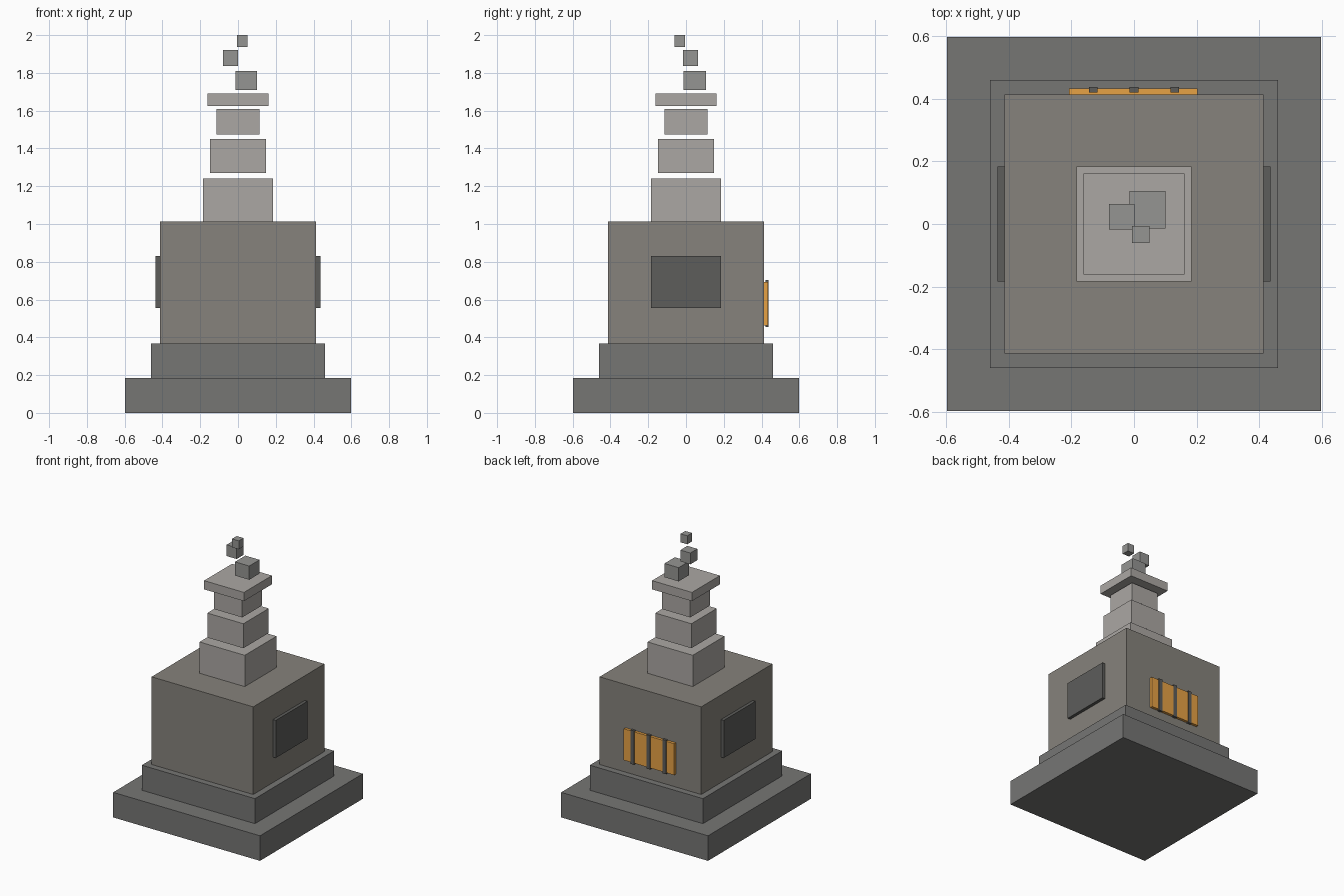
import bpy

if "Cube" in bpy.data.objects:
    bpy.data.objects.remove(bpy.data.objects["Cube"])


def material(name, rgb):
    m = bpy.data.materials.new(name)
    m.diffuse_color = (*rgb, 1)
    m.use_nodes = True
    m.node_tree.nodes["Principled BSDF"].inputs["Base Color"].default_value = m.diffuse_color
    return m


def box(name, x, y, z, mat):
    """Box from (min, max) ranges on each axis."""
    bpy.ops.mesh.primitive_cube_add(size=1)
    o = bpy.context.object
    o.name = name
    for i, (lo, hi) in enumerate((x, y, z)):
        o.location[i] = (lo + hi) / 2
        o.scale[i] = hi - lo
    bpy.ops.object.transform_apply(location=True, rotation=False, scale=True)
    o.data.materials.append(mat)
    return o


def tier(name, r, z0, z1, mat):
    return box(name, (-r, r), (-r, r), (z0, z1), mat)


base_grey = material("base stone", (0.18, 0.18, 0.175))
body_grey = material("body stone", (0.24, 0.225, 0.20))
light_grey = material("chimney stone", (0.41, 0.39, 0.37))
smoke_grey = material("smoke", (0.30, 0.30, 0.29))
dark_grey = material("dark iron", (0.11, 0.11, 0.105))
amber = material("amber glow", (0.80, 0.36, 0.06))

# Stepped base and main body
tier("base_lower", 0.597, 0.0, 0.184, base_grey)
tier("base_upper", 0.46, 0.184, 0.368, base_grey)
tier("furnace_body", 0.413, 0.368, 1.012, body_grey)

# Chimney sections with small gaps between them
tier("chimney_lower", 0.184, 1.012, 1.242, light_grey)
tier("chimney_middle", 0.147, 1.27, 1.45, light_grey)
tier("chimney_upper", 0.114, 1.475, 1.61, light_grey)
tier("chimney_cap", 0.162, 1.626, 1.69, light_grey)

# Smoke puffs
box("smoke_large", (-0.014, 0.101), (-0.014, 0.106), (1.71, 1.811), smoke_grey)
box("smoke_medium", (-0.08, 0.001), (-0.017, 0.064), (1.837, 1.92), smoke_grey)
box("smoke_small", (-0.006, 0.049), (-0.061, -0.006), (1.938, 2.0), smoke_grey)

# Side panels
for side, label in ((-1, "left"), (1, "right")):
    xs = sorted((side * 0.395, side * 0.436))
    box(f"side_panel_{label}", xs, (-0.184, 0.184), (0.555, 0.831), dark_grey)

# Glowing grate with three bars on the back
box("fire_opening", (-0.207, 0.203), (0.405, 0.433), (0.463, 0.694), amber)
for i, x in enumerate((-0.13, 0.0, 0.13)):
    box(f"grate_bar_{i + 1}", (x - 0.014, x + 0.014), (0.42, 0.438),
        (0.454, 0.703), dark_grey)
